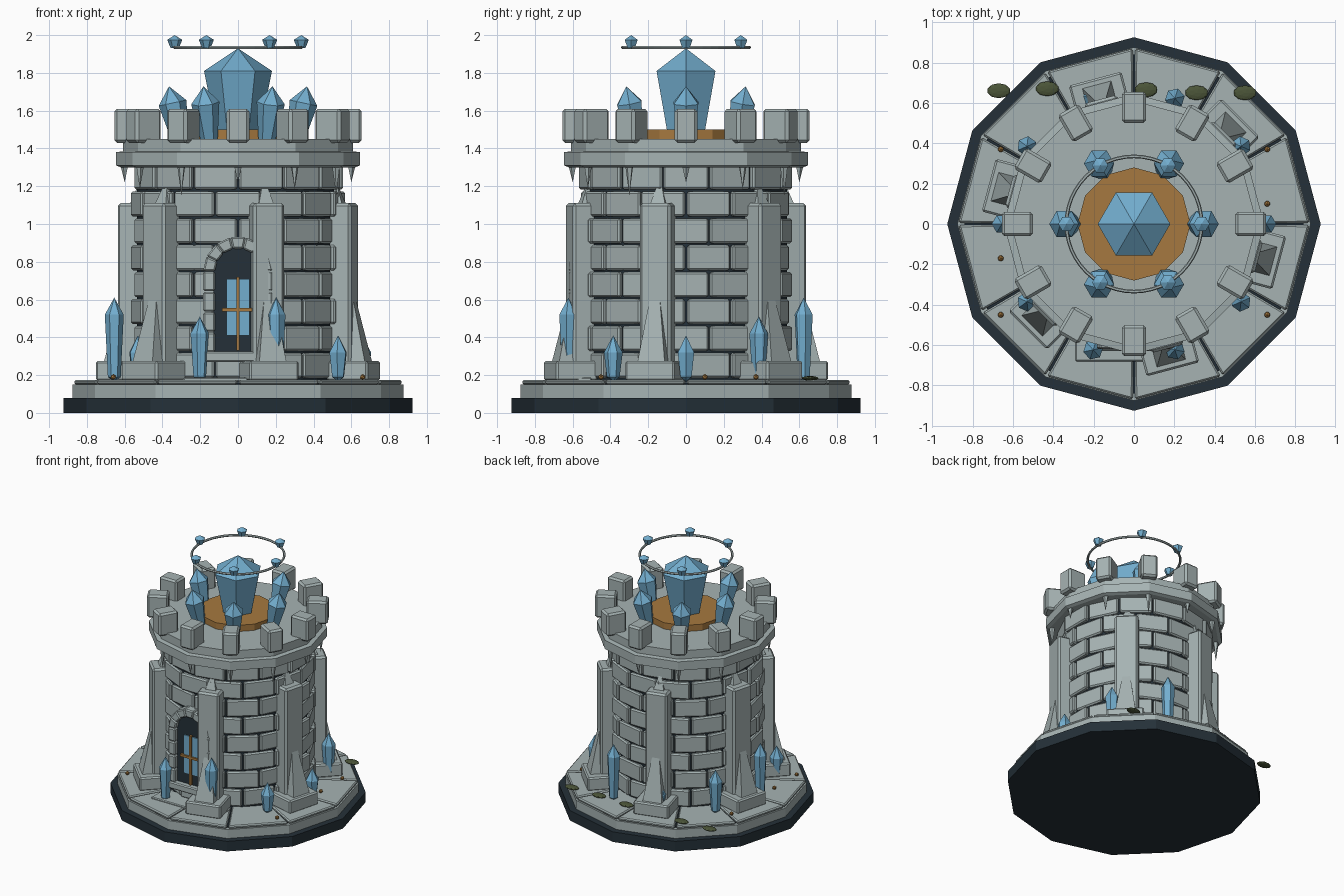
import bpy, bmesh, math
from math import sin, cos, pi, radians
from mathutils import Matrix, Vector

cube = bpy.data.objects.get("Cube")
if cube:
    bpy.data.objects.remove(cube)


def material(name, rgb):
    m = bpy.data.materials.new(name)
    m.use_nodes = True
    col = (*rgb, 1)
    m.diffuse_color = col
    m.node_tree.nodes["Principled BSDF"].inputs["Base Color"].default_value = col
    return m


STONE = material("pale stone", (0.38, 0.45, 0.45))
DARK = material("dark slate", (0.018, 0.03, 0.04))
CRYSTAL = material("blue crystal", (0.17, 0.42, 0.62))
OCHRE = material("ochre metal", (0.38, 0.19, 0.05))
MOSS = material("moss green", (0.07, 0.09, 0.04))


def finish(name, bm, mat, bevel=0):
    bmesh.ops.recalc_face_normals(bm, faces=bm.faces)
    me = bpy.data.meshes.new(name)
    bm.to_mesh(me)
    bm.free()
    me.materials.append(mat)
    ob = bpy.data.objects.new(name, me)
    bpy.context.scene.collection.objects.link(ob)
    if bevel:
        b = ob.modifiers.new("Bevel", "BEVEL")
        b.width, b.segments = bevel, 1
        b.limit_method = "ANGLE"
    return ob


def loft(bm, rings, n, matrix=Matrix()):
    """Stack of n-sided rings (radius, z); a zero radius makes a point."""
    loops = []
    for r, z in rings:
        count = n if r else 1
        loops.append([bm.verts.new(matrix @ Vector((r * cos(2 * pi * i / n), r * sin(2 * pi * i / n), z)))
                      for i in range(count)])
    for lo, hi in zip(loops, loops[1:]):
        for i in range(n):
            j = (i + 1) % n
            quad = [lo[i % len(lo)], lo[j % len(lo)], hi[j % len(hi)], hi[i % len(hi)]]
            bm.faces.new(list(dict.fromkeys(quad)))
    for loop in (loops[0], loops[-1]):
        if len(loop) > 1:
            bm.faces.new(loop)


def box(bm, lo, hi, matrix=Matrix()):
    lo, hi = Vector(lo), Vector(hi)
    size = Matrix.Diagonal((*(hi - lo), 1))
    bmesh.ops.create_cube(bm, size=1, matrix=matrix @ Matrix.Translation((lo + hi) / 2) @ size)


def prism(bm, pts, axis):
    """Extrude a flat loop of points along a vector."""
    f = bm.faces.new([bm.verts.new(p) for p in pts])
    new = bmesh.ops.extrude_face_region(bm, geom=[f], use_keep_orig=True)["geom"]
    bmesh.ops.translate(bm, verts=[v for v in new if isinstance(v, bmesh.types.BMVert)], vec=axis)


def sector(bm, r0, r1, a0, a1, z0, z1):
    """Block between two radii and two angles (degrees)."""
    pts = [(r * cos(radians(a)), r * sin(radians(a)), z0)
           for r, a in ((r0, a0), (r1, a0), (r1, a1), (r0, a1))]
    prism(bm, pts, (0, 0, z1 - z0))


def turn(deg):
    return Matrix.Rotation(radians(deg), 4, "Z")


def solid(name, rings, n, mat, matrix=Matrix(), bevel=0):
    bm = bmesh.new()
    loft(bm, rings, n, matrix)
    return finish(name, bm, mat, bevel)


# Plinth and paving
solid("plinth_base", [(0.925, 0), (0.925, 0.08)], 12, DARK)
solid("plinth_step", [(0.875, 0.08), (0.875, 0.15)], 12, STONE)
solid("paving_joints", [(0.84, 0.15), (0.84, 0.158)], 12, DARK)
bm = bmesh.new()
for k in range(12):
    sector(bm, 0.5, 0.868, 30 * k + 0.4, 30 * k + 29.6, 0.15, 0.175)
finish("paving_slabs", bm, STONE, 0.008)
bm = bmesh.new()
box(bm, (-0.29, -0.68, 0.165), (0.29, -0.5, 0.187))
finish("door_step", bm, STONE, 0.006)

# Tower core with staggered stone courses
solid("mortar_core", [(0.535, 0.15), (0.535, 1.32)], 28, DARK)
bm = bmesh.new()
step, course = 360 / 14, 0.1425
for row in range(8):
    z = 0.18 + row * course
    for k in range(14):
        a = (k + 0.5 * (row % 2)) * step
        grow = 0.006 * ((k * 5 + row * 3) % 3)
        sector(bm, 0.45, 0.557 + grow, a + 0.6, a + step - 0.6, z + 0.005, z + course - 0.005)
finish("wall_blocks", bm, STONE, 0.01)

# Parapet
solid("parapet_band", [(0.62, 1.3), (0.645, 1.31), (0.645, 1.38), (0.61, 1.385), (0.61, 1.45)], 12, STONE)
bm = bmesh.new()
for k in range(12):
    box(bm, (0.5, -0.06, 1.43), (0.655, 0.06, 1.61), turn(30 * k))
finish("merlons", bm, STONE, 0.014)
bm = bmesh.new()
for k in range(12):
    drop = 0.09 + 0.035 * (k % 3)
    loft(bm, [(0, 1.31 - drop), (0.022, 1.31)], 5, turn(30 * k) @ Matrix.Translation((0.6, 0, 0)))
finish("hanging_spikes", bm, STONE)

# Buttresses
foot, column, spur = bmesh.new(), bmesh.new(), bmesh.new()
for k in range(6):
    m = turn(45 + 60 * k)
    box(foot, (0.52, -0.135, 0.17), (0.745, 0.135, 0.275), m)
    box(column, (0.48, -0.085, 0.26), (0.64, 0.085, 1.11), m)
    lean = Matrix.Shear("XY", 4, (-0.09, 0))
    # sloping spur against the column
    loft(spur, [(0.105, 0.27), (0, 0.8)], 4,
         m @ Matrix.Translation((0.665, 0, 0)) @ lean @ turn(45))
    # pointed cap leaning on the wall
    loft(spur, [(0.06, 1.1), (0, 1.25)], 4,
         m @ Matrix.Translation((0.64, 0, 0)) @ lean @ turn(45))
finish("buttress_feet", foot, STONE, 0.01)
finish("buttress_columns", column, STONE, 0.014)
finish("buttress_spurs", spur, STONE)


# Arched doorway
def arch(radius, y, steps=12):
    return [(radius * cos(pi * i / steps), y, 0.75 + radius * sin(pi * i / steps)) for i in range(steps + 1)]


bm = bmesh.new()
prism(bm, [(0.13, -0.5, 0.32)] + arch(0.13, -0.5) + [(-0.13, -0.5, 0.32)], (0, -0.085, 0))
finish("door_recess", bm, DARK)
bm = bmesh.new()
outer, inner = arch(0.185, -0.5, 7), arch(0.122, -0.5, 7)
for i in range(7):
    prism(bm, [outer[i], outer[i + 1], inner[i + 1], inner[i]], (0, -0.12, 0))
for side in (-1, 1):
    for k in range(4):
        z = 0.32 + k * 0.1075
        box(bm, (side * 0.153 - 0.031, -0.62, z + 0.003), (side * 0.153 + 0.031, -0.5, z + 0.105))
box(bm, (-0.18, -0.63, 0.27), (0.18, -0.5, 0.325))
finish("door_frame", bm, STONE, 0.008)
bm = bmesh.new()
box(bm, (-0.06, -0.593, 0.41), (0.06, -0.58, 0.71))
finish("door_pane", bm, CRYSTAL)
bm = bmesh.new()
box(bm, (-0.009, -0.606, 0.33), (0.009, -0.585, 0.72))
box(bm, (-0.085, -0.606, 0.537), (0.085, -0.585, 0.555))
finish("door_bars", bm, OCHRE)

# Roof dais and crystals
solid("roof_dais", [(0.28, 1.44), (0.28, 1.5)], 12, OCHRE)
solid("great_crystal", [(0.115, 1.49), (0.18, 1.81), (0, 1.93)], 6, CRYSTAL)
roof, halo = bmesh.new(), bmesh.new()
for k in range(6):
    tilt = Matrix.Rotation(radians(12), 4, "Y")
    loft(roof, [(0.045, 0), (0.075, 0.2), (0, 0.29)], 6,
         turn(60 * k) @ Matrix.Translation((0.305, 0, 1.445)) @ tilt)
    loft(halo, [(0.022, 1.932), (0.04, 1.975), (0, 2.0)], 6,
         turn(60 * k) @ Matrix.Translation((0.335, 0, 0)))
finish("roof_crystals", roof, CRYSTAL)
finish("halo_crystals", halo, CRYSTAL)
bpy.ops.mesh.primitive_torus_add(major_radius=0.335, minor_radius=0.009, major_segments=48,
                                 minor_segments=6, location=(0, 0, 1.935))
ring = bpy.context.object
ring.name = "halo_ring"
ring.data.materials.append(STONE)

# Crystals growing from the paving
bm = bmesh.new()
for k in range(10):
    h = 0.41 + 0.1 * (k % 3)
    loft(bm, [(0, 0.165), (0.034, 0.19), (0.05, h - 0.09), (0, h)], 6,
         turn(36 * k) @ Matrix.Translation((0.655, 0, 0)))
finish("ground_crystals", bm, CRYSTAL)

# Small studs and moss tufts
bm = bmesh.new()
for x, y in ((0.66, 0.37), (0.66, 0.1), (0.66, -0.45), (-0.66, 0.37), (-0.66, -0.17), (-0.66, -0.45)):
    bmesh.ops.create_icosphere(bm, subdivisions=1, radius=0.016, matrix=Matrix.Translation((x, y, 0.19)))
finish("studs", bm, OCHRE)
bm = bmesh.new()
for x, y in ((-0.67, 0.66), (-0.43, 0.67), (0.06, 0.665), (0.31, 0.65), (0.55, 0.65)):
    bmesh.ops.create_icosphere(bm, subdivisions=2, radius=1, matrix=Matrix.Translation((x, y, 0.183))
                               @ Matrix.Diagonal((0.058, 0.037, 0.012, 1)))
finish("moss_tufts", bm, MOSS)
